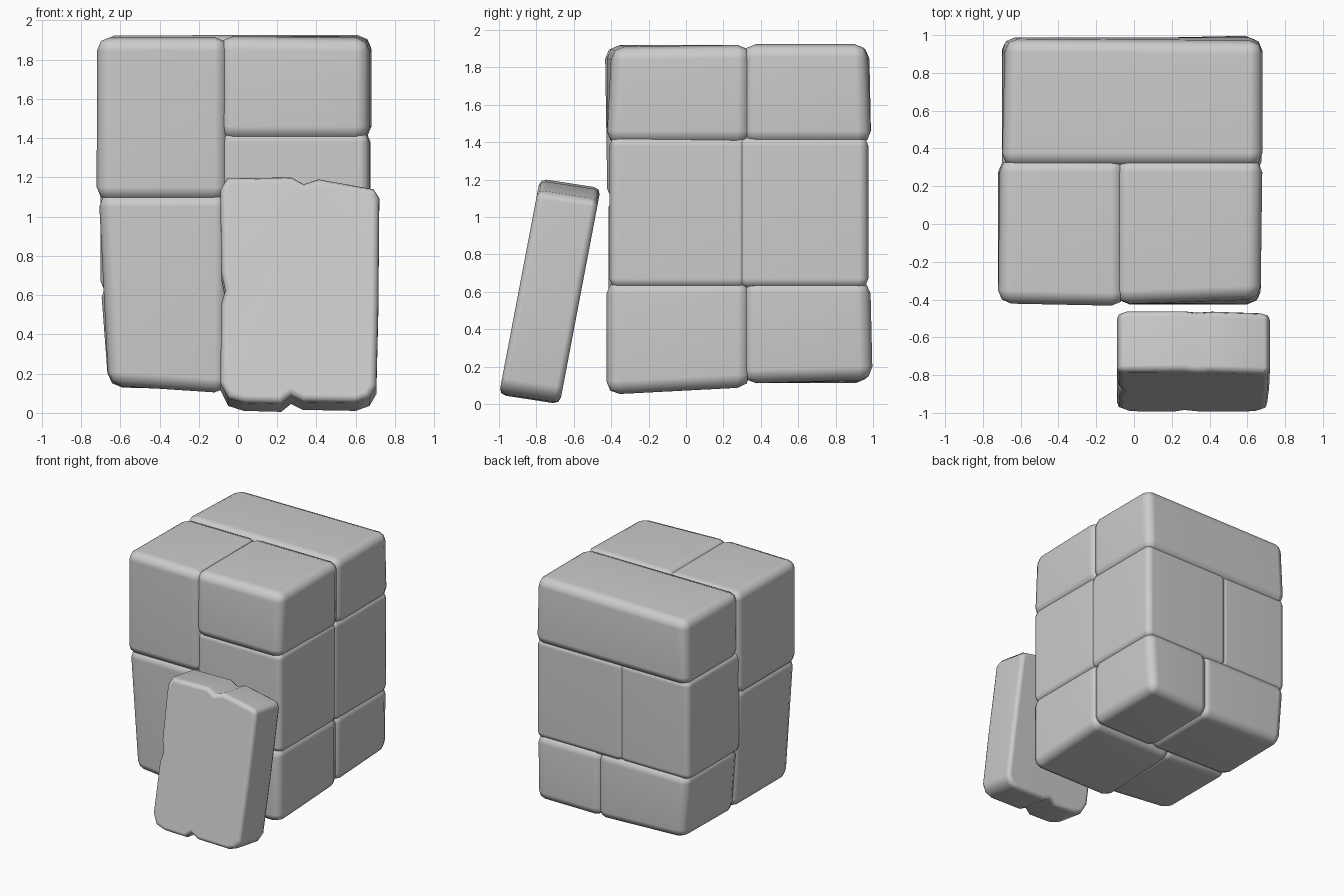
import bpy, bmesh
from mathutils import Vector

if "Cube" in bpy.data.objects:
    bpy.data.objects.remove(bpy.data.objects["Cube"])

stone = bpy.data.materials.new("grey stone")
stone.diffuse_color = (0.6, 0.6, 0.6, 1)
stone.use_nodes = True
stone.node_tree.nodes["Principled BSDF"].inputs["Base Color"].default_value = stone.diffuse_color


def finish(name, bm, edges, width):
    """Bevel the chosen edges, smooth the stone and add it to the scene."""
    bmesh.ops.recalc_face_normals(bm, faces=bm.faces)
    bmesh.ops.bevel(bm, geom=edges, offset=width, offset_type='OFFSET',
                    segments=2, profile=0.5, affect='EDGES', clamp_overlap=True)
    for f in bm.faces:
        f.smooth = True
    me = bpy.data.meshes.new(name)
    bm.to_mesh(me)
    bm.free()
    me.materials.append(stone)
    ob = bpy.data.objects.new(name, me)
    bpy.context.collection.objects.link(ob)
    ob.modifiers.new("soft rims", 'WEIGHTED_NORMAL')


def block(name, x, y, z, shifts=None, width=0.07):
    """Rough stone block; shifts move single corners, keyed by side (0 low, 1 high)."""
    bm = bmesh.new()
    bmesh.ops.create_cube(bm, size=1)
    for v in bm.verts:
        key = tuple(int(c > 0) for c in v.co)
        v.co = Vector((x[key[0]], y[key[1]], z[key[2]]))
        v.co += Vector((shifts or {}).get(key, (0, 0, 0)))
    finish(name, bm, bm.edges[:], width)


# Front half of the pillar (blocks overlap a little so the seams stay shallow)
block("front_left_upper_block", (-.72, -.05), (-.42, .345), (1.08, 1.915),
      {(0, 1, 1): (.01, 0, 0), (1, 0, 1): (0, -.015, 0)})
block("front_left_lower_block", (-.71, -.05), (-.415, .33), (.10, 1.12),
      {(0, 0, 0): (.05, .03, .04), (0, 1, 0): (.05, 0, .04)})
block("front_right_top_block", (-.095, .68), (-.425, .345), (1.39, 1.92),
      {(1, 0, 1): (-.01, .03, -.01), (1, 0, 0): (-.01, 0, 0)})
block("front_right_middle_block", (-.09, .67), (-.41, .33), (.62, 1.43), width=.05)
block("front_right_bottom_block", (-.09, .67), (-.425, .345), (.05, .66),
      {(0, 1, 0): (0, 0, .04), (1, 1, 0): (0, 0, .04)})

# Back half of the pillar
block("back_top_block", (-.70, .68), (.305, .99), (1.39, 1.925),
      {(0, 1, 1): (.02, -.01, -.01), (1, 1, 1): (0, -.02, 0)})
block("back_right_middle_block", (-.11, .675), (.28, .975), (.62, 1.43), width=.05)
block("back_left_middle_block", (-.70, -.07), (.28, .97), (.62, 1.43), width=.05)
block("back_right_bottom_block", (.08, .675), (.305, .985), (.11, .66),
      {(1, 1, 0): (-.02, .015, .02), (0, 1, 0): (0, 0, .01)})
block("back_left_bottom_block", (-.70, .12), (.305, .98), (.11, .66),
      {(0, 1, 0): (.04, 0, .03), (0, 0, 0): (.04, 0, .02)})

# Broken slab leaning in front: outline with notches, sheared backwards
outline = [(-.09, 1.14), (-.055, 1.20), (.27, 1.205), (.335, 1.17), (.41, 1.195),
           (.69, 1.145), (.72, 1.10), (.715, .55), (.705, .14), (.67, .08), (.60, .055),
           (.33, .06), (.27, .09), (.22, .05), (.03, .055), (-.05, .08), (-.09, .16),
           (-.085, .56), (-.065, .63), (-.085, .72)]
bm = bmesh.new()
front = [bm.verts.new((x, -1.0 + .19 * (z - .05), z)) for x, z in outline]
back = [bm.verts.new(v.co + Vector((0, .325, -.05))) for v in front]
caps = [bm.faces.new(front), bm.faces.new(back[::-1])]
n = len(front)
for i in range(n):
    j = (i + 1) % n
    bm.faces.new((front[j], front[i], back[i], back[j]))
finish("leaning_slab", bm, [e for f in caps for e in f.edges], .035)
